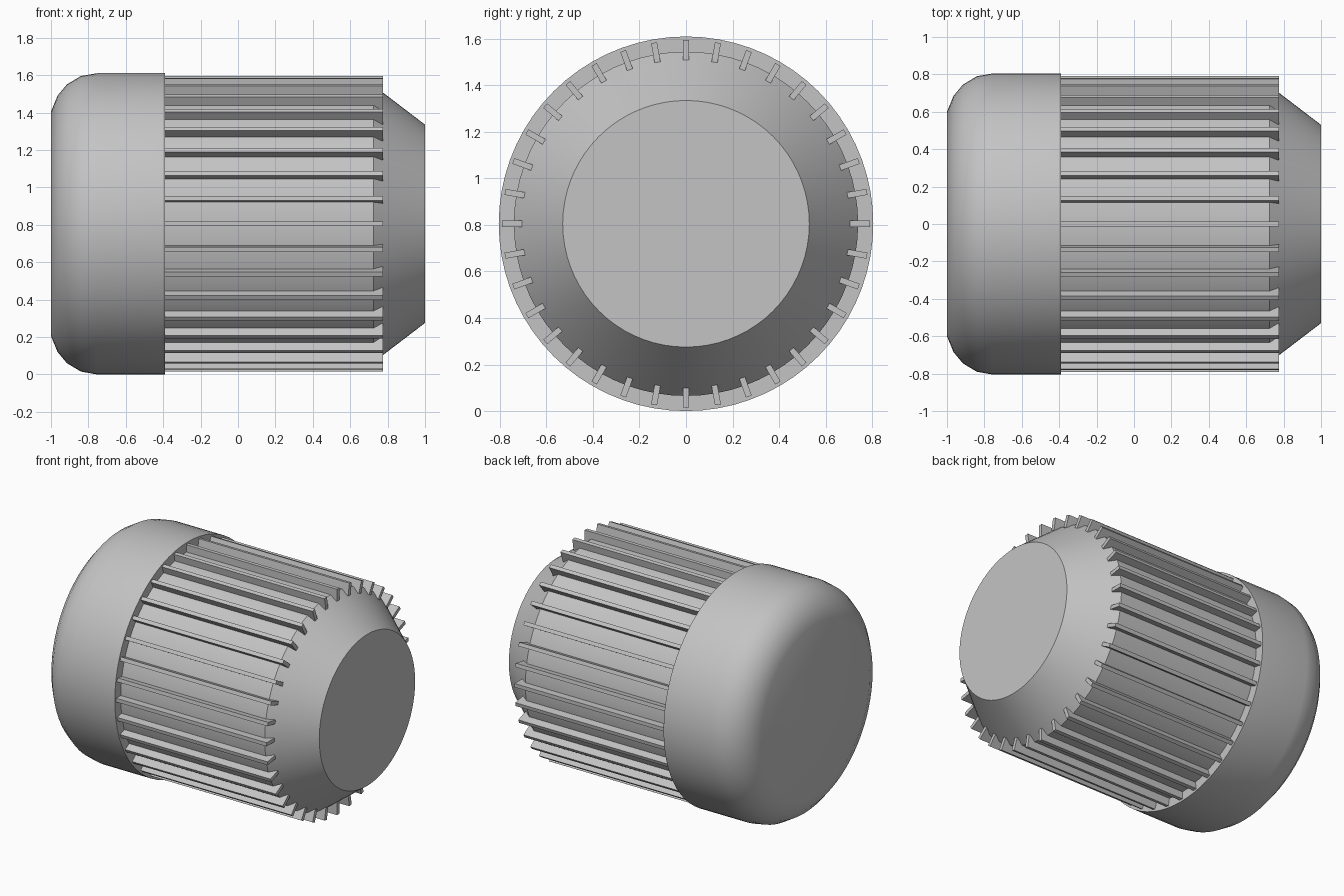
import bpy
import bmesh
from math import radians
from mathutils import Matrix, Vector

if "Cube" in bpy.data.objects:
    bpy.data.objects.remove(bpy.data.objects["Cube"])

CENTRE_Z = 0.805
RIBS = 36
SIDES = 72

grey = bpy.data.materials.new("plain grey")
grey.use_nodes = True
colour = (0.55, 0.55, 0.55, 1)
grey.diffuse_color = colour
grey.node_tree.nodes["Principled BSDF"].inputs["Base Color"].default_value = colour


def finish(name, bm):
    bmesh.ops.recalc_face_normals(bm, faces=bm.faces)
    mesh = bpy.data.meshes.new(name)
    bm.to_mesh(mesh)
    bm.free()
    mesh.materials.append(grey)
    obj = bpy.data.objects.new(name, mesh)
    bpy.context.collection.objects.link(obj)
    obj.location.z = CENTRE_Z
    return obj


def turned(name, profile):
    """Turn (x, radius) points about the x axis and close both ends."""
    bm = bmesh.new()
    rings = []
    for x, r in profile:
        rings.append([bm.verts.new(Matrix.Rotation(radians(360 * i / SIDES), 3, "X") @ Vector((x, 0, r)))
                      for i in range(SIDES)])
    for a, b in zip(rings, rings[1:]):
        for i in range(SIDES):
            j = (i + 1) % SIDES
            bm.faces.new((a[i], a[j], b[j], b[i]))
    bm.faces.new(rings[0])
    bm.faces.new(rings[-1])
    obj = finish(name, bm)
    bpy.ops.object.select_all(action="DESELECT")
    obj.select_set(True)
    bpy.context.view_layer.objects.active = obj
    bpy.ops.object.shade_smooth_by_angle(angle=radians(32))
    return obj


# Rounded cap at the wide end
turned("rounded_cap", [(-1, 0.6), (-0.965, 0.685), (-0.915, 0.745),
                       (-0.84, 0.79), (-0.755, 0.805), (-0.39, 0.805)])

# Grip body with its chamfered nose
turned("grip_body", [(-0.4, 0.74), (0.725, 0.74), (1, 0.53)])

# Grip ribs, set evenly around the body
bm = bmesh.new()
for k in range(RIBS):
    place = (Matrix.Rotation(radians(360 * k / RIBS), 4, "X")
             @ Matrix.Translation((0.19, 0, 0.7475))
             @ Matrix.Diagonal((1.17, 0.026, 0.085, 1)))
    bmesh.ops.create_cube(bm, size=1, matrix=place)
finish("grip_ribs", bm)
